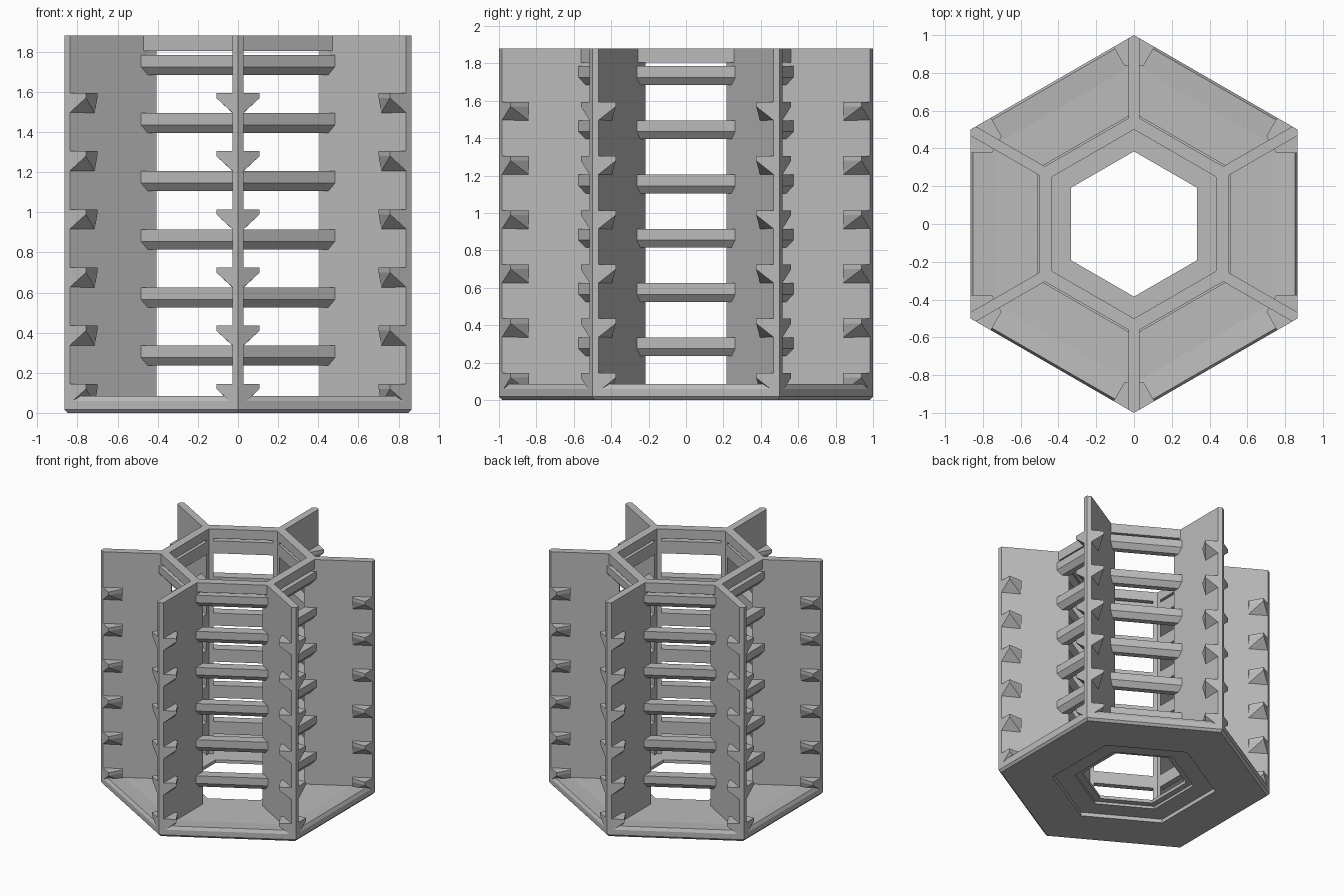
import bpy, bmesh, math
from mathutils import Matrix, Vector

cube = bpy.data.objects.get("Cube")
if cube:
    bpy.data.objects.remove(cube, do_unlink=True)

grey = bpy.data.materials.new("plain_grey")
grey.use_nodes = True
grey.diffuse_color = (0.5, 0.5, 0.5, 1)
bsdf = next(n for n in grey.node_tree.nodes if n.type == 'BSDF_PRINCIPLED')
bsdf.inputs["Base Color"].default_value = (0.5, 0.5, 0.5, 1)

TAN = math.tan(math.radians(30))
COS = math.cos(math.radians(30))
HEIGHT = 1.88
HALF_FIN = 0.028      # half the fin thickness
OUTER, INNER = COS, 0.433   # apothems of the outer and inner hexagons
BASE_TOP = 0.085
STEP = 0.29           # vertical spacing of rungs and brackets


def finish(name, bm):
    bmesh.ops.recalc_face_normals(bm, faces=bm.faces)
    mesh = bpy.data.meshes.new(name)
    bm.to_mesh(mesh)
    bm.free()
    mesh.materials.append(grey)
    obj = bpy.data.objects.new(name, mesh)
    bpy.context.collection.objects.link(obj)
    return obj


def turn(i):
    return Matrix.Rotation(math.radians(60 * i), 4, 'Z')


def hull(bm, points):
    verts = [bm.verts.new(p) for p in points]
    bmesh.ops.convex_hull(bm, input=verts)


def hex_ring(name, profile):
    """Sweep a closed (apothem, z) profile around six corners."""
    bm = bmesh.new()
    loops = []
    for i in range(6):
        ang = math.radians(30 + 60 * i)
        loops.append([bm.verts.new((a / COS * math.cos(ang), a / COS * math.sin(ang), z))
                      for a, z in profile])
    n = len(profile)
    for i in range(6):
        p, q = loops[i], loops[(i + 1) % 6]
        for j in range(n):
            k = (j + 1) % n
            bm.faces.new((p[j], q[j], q[k], p[k]))
    return finish(name, bm)


# Base plate with chamfered rim, shallow floor and stepped underside
hex_ring("base", [
    (0.333, 0.075), (0.333, 0.05), (0.38, 0.05), (0.38, 0.03), (0.52, 0.03),
    (0.52, 0), (0.85, 0), (OUTER, 0.018), (OUTER, 0.06), (0.853, BASE_TOP),
    (0.73, 0.075)])

# Ring joining the fins at the top
hex_ring("top_ring", [(INNER, 1.805), (0.5, 1.805), (0.5, HEIGHT), (INNER, HEIGHT)])

# Radial fins, cut to the outer and inner hexagons
bm = bmesh.new()
r_in, r_out, cut = INNER / COS, 1.0, HALF_FIN * TAN
outline = [(r_in, 0), (r_in - cut, -HALF_FIN), (r_out - cut, -HALF_FIN),
           (r_out, 0), (r_out - cut, HALF_FIN), (r_in - cut, HALF_FIN)]
for i in range(6):
    m = turn(i + 0.5)
    low, high = ([bm.verts.new(m @ Vector((x, y, z))) for x, y in outline]
                 for z in (0.04, HEIGHT))
    for j in range(6):
        k = (j + 1) % 6
        bm.faces.new((low[j], low[k], high[k], high[j]))
    for a, b, c, d in ((0, 1, 2, 3), (0, 3, 4, 5)):
        for ring in (low, high):
            bm.faces.new([ring[v] for v in (a, b, c, d)])
finish("fins", bm)

# Shelf rungs between the fins, with a sloped lower front edge
bm = bmesh.new()
for level in range(6):
    top = 0.335 + STEP * level
    section = [(INNER, top), (0.511, top), (0.511, top - 0.06),
               (0.478, top - 0.1), (INNER, top - 0.1)]
    for i in range(6):
        hull(bm, [turn(i) @ Vector((a, s * (a * TAN - 0.031), z))
                  for a, z in section for s in (-1, 1)])
finish("rungs", bm)

# Wedge brackets on both sides of every fin near its outer edge
bm = bmesh.new()
for level in range(6):
    top = 0.145 + STEP * level
    for i in range(6):
        for s in (-1, 1):
            root = [(OUTER, 0.47), (0.741, 0.396)]
            tip = [(OUTER, 0.375), (0.753, 0.375)]
            points = [(x, y, z) for x, y in root for z in (top, top - 0.1)]
            points += [(x, y, z) for x, y in tip for z in (top, top - 0.025)]
            hull(bm, [turn(i) @ Vector((x, s * y, z)) for x, y, z in points])
finish("brackets", bm)
